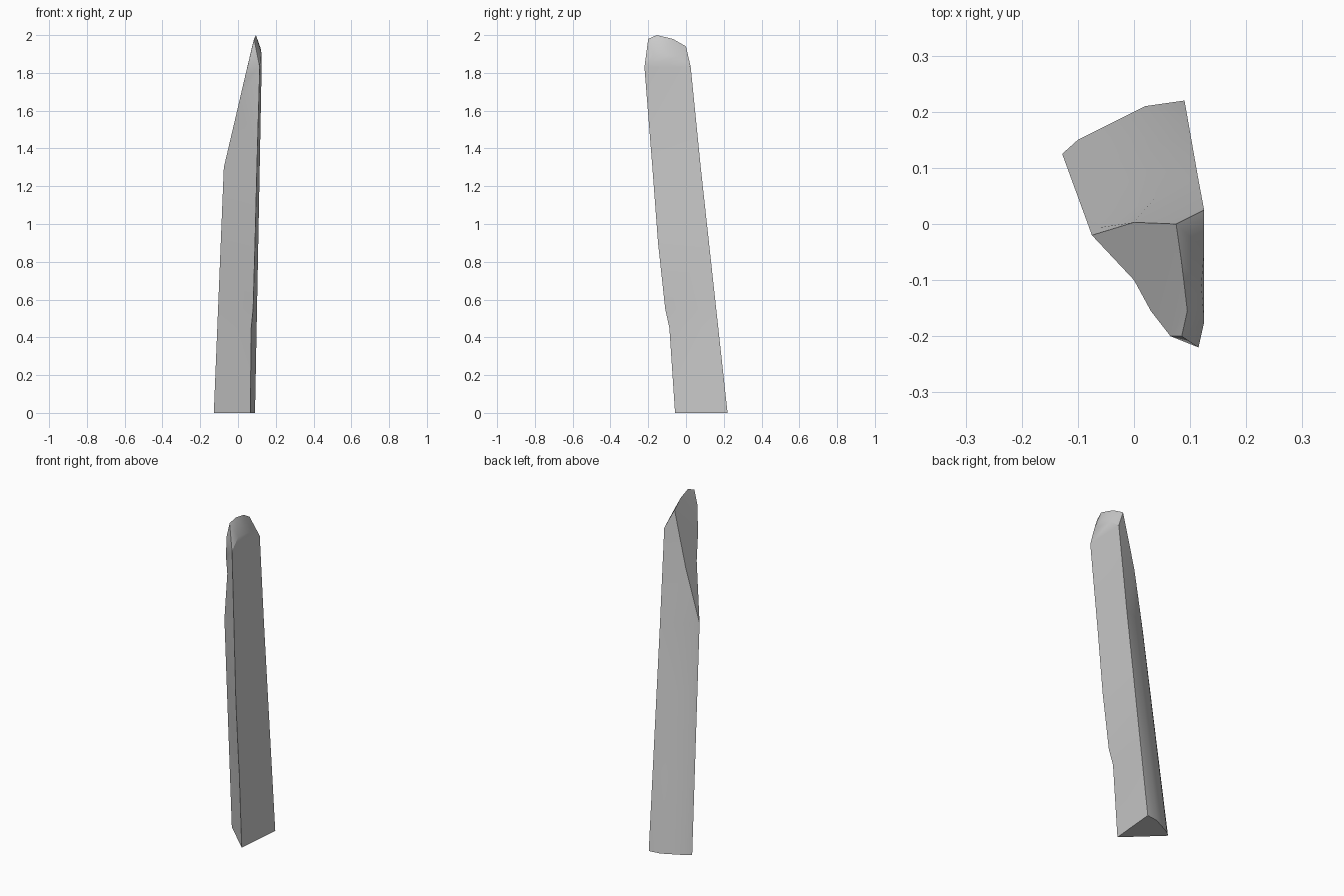
import bpy, bmesh

if "Cube" in bpy.data.objects:
    bpy.data.objects.remove(bpy.data.objects["Cube"])

bm = bmesh.new()
V = lambda x, y, z: bm.verts.new((x, y, z))

# Shaft: five-sided rings; front corner is irregular, the other corners taper evenly
front_corner = [(0, .065, -.058), (.45, .07, -.088), (.55, .08, -.11),
                (.9, .09, -.148), (1.3, .10, -.178)]
low = [(.09, .22), (.02, .21), (-.10, .15), (-.128, .125)]
high = [(.115, .078), (.04, .05), (-.06, -.006), (-.075, -.02)]
rings = []
for z, fx, fy in front_corner:
    t = z / 1.3
    rings.append([V(fx, fy, z)] + [V(a + (c - a) * t, b + (d - b) * t, z)
                                   for (a, b), (c, d) in zip(low, high)])
bm.faces.new(rings[0])
for lo, hi in zip(rings, rings[1:]):
    for i in range(5):
        j = (i + 1) % 5
        bm.faces.new((lo[i], lo[j], hi[j], hi[i]))
p1, p2, m1, m2, p3 = rings[-1]

# Tip: arc closing the right face, ridge above it, and rim of the slanted break
arc = [V(.115, -.22, 1.83), V(.125, -.175, 1.90), V(.12, -.11, 1.93),
       V(.125, -.045, 1.885), V(.125, .025, 1.83)]
ridge = [V(.085, -.20, 1.98), V(.095, -.155, 2.0), V(.085, -.07, 1.98), V(.075, 0, 1.94)]
rim = [V(.065, -.20, 1.895), V(.03, -.155, 1.75), V(0, -.10, 1.62)]
back = V(0, .003, 1.62)
for f in (
    [p1, p2] + arc[::-1],                         # right face
    [p3, p1, arc[0]] + rim,                       # front face
    [arc[0], ridge[0], rim[0]],
    [p2, m1, m2, p3, back, ridge[3], arc[4]],     # back face
    [p3, rim[2], back],                           # slanted break
    rim[::-1] + ridge + [back],
    [arc[3], arc[4], ridge[3]],                   # chamfer
):
    bm.faces.new(f)
for i in range(3):
    bm.faces.new((arc[i], arc[i + 1], ridge[i + 1], ridge[i]))

bmesh.ops.recalc_face_normals(bm, faces=bm.faces)
bmesh.ops.triangulate(bm, faces=[f for f in bm.faces if len(f.verts) > 3])
bmesh.ops.recalc_face_normals(bm, faces=bm.faces)

mesh = bpy.data.meshes.new("stone_shard")
bm.to_mesh(mesh)
bm.free()
obj = bpy.data.objects.new("stone_shard", mesh)
bpy.context.collection.objects.link(obj)
bpy.context.view_layer.objects.active = obj
obj.select_set(True)
bpy.ops.object.shade_smooth_by_angle(angle=0.5)
